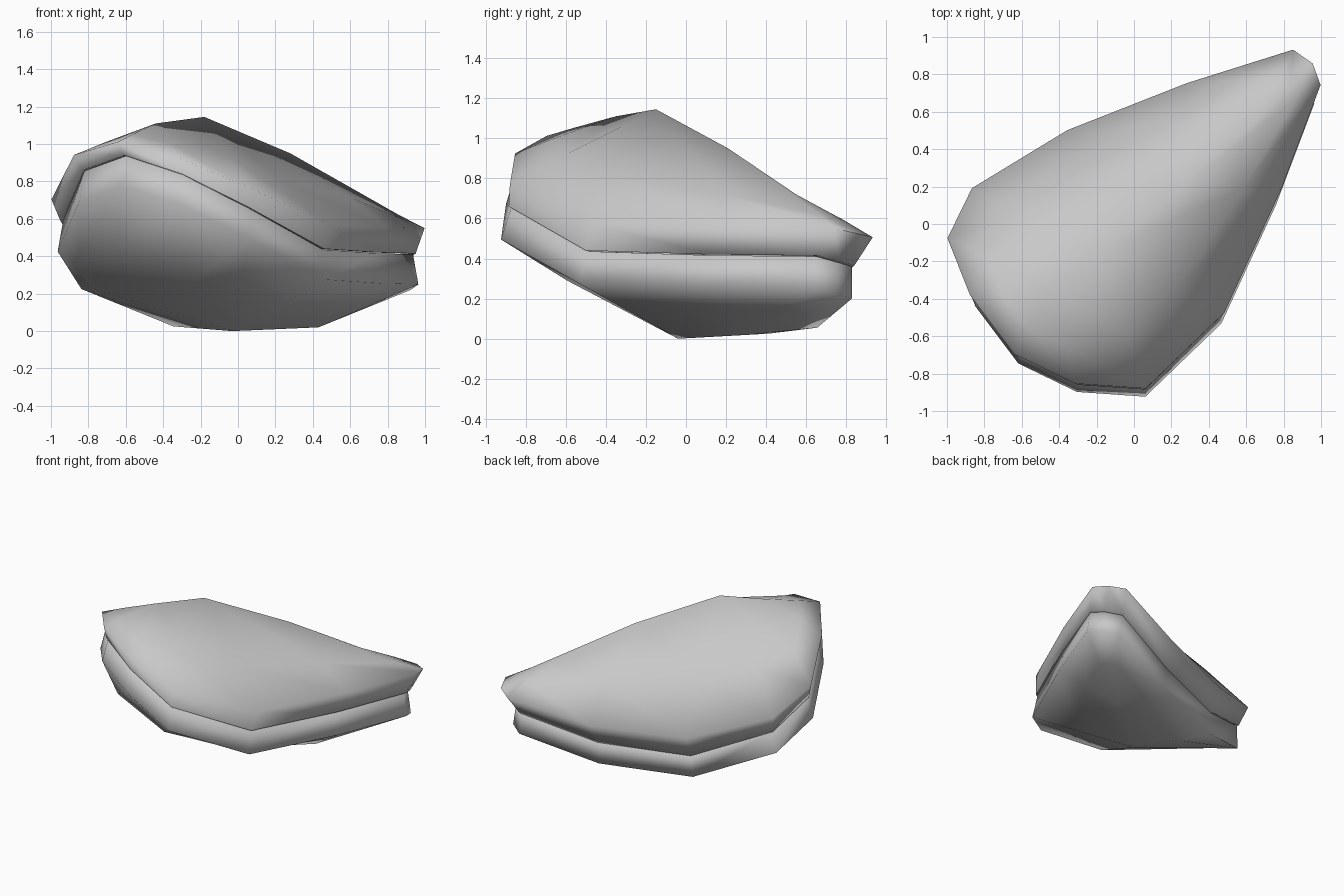
import bpy
import bmesh
import math
from mathutils import Vector

cube = bpy.data.objects.get("Cube")
if cube:
    bpy.data.objects.remove(cube, do_unlink=True)

# One plain grey shell colour
GREY = (0.58, 0.58, 0.58, 1)
shell_grey = bpy.data.materials.new("shell grey")
shell_grey.use_nodes = True
shell_grey.diffuse_color = GREY
shell_grey.node_tree.nodes["Principled BSDF"].inputs["Base Color"].default_value = GREY

# The wavy seam where the two valves meet, starting beside the pointed end
SEAM = [Vector(p) for p in (
    (.95, .66, .415), (.75, .13, .42), (.46, -.5, .44), (.06, -.885, .66),
    (-.3, -.86, .84), (-.61, -.71, .94), (-.835, -.41, .86), (-.95, -.12, .59),
    (-.825, .135, .39), (-.34, .43, .19), (.27, .67, .22), (.81, .84, .365),
    (.91, .77, .385))]

# Crest of the upper valve and keel of the lower one, one letter per seam point
CREST = {"a": Vector((.65, .55, .72)), "b": Vector((.28, .21, .95)),
         "c": Vector((-.18, -.15, 1.145)), "d": Vector((-.44, -.35, 1.11))}
KEEL = {"a": Vector((.43, .32, .02)), "b": Vector((-.03, -.04, 0)),
        "d": Vector((-.72, 0, .235))}
crest = [CREST[k] for k in "abccddddccbaa"]
keel = [KEEL[k] for k in "aabbbddddbaaa"]


def inset(p, factor):
    return Vector((p.x * factor, p.y * factor, p.z))


def bulge(rim, spine, t, amount):
    """Point part way from rim to spine, swollen outward where it is steep."""
    out = rim - spine
    rise = abs(out.z)
    swell = Vector((out.x, out.y, 0)).normalized()
    swell.z = math.copysign(1, -out.z)
    return rim.lerp(spine, t) + swell * rise * amount


def loft(name, rings):
    """Skin closed rings of points into one smooth surface."""
    bm = bmesh.new()
    loops = [[bm.verts.new(p) for p in ring] for ring in rings]
    n = len(SEAM)
    for low, high in zip(loops, loops[1:]):
        for i in range(n):
            j = (i + 1) % n
            bm.faces.new((low[i], low[j], high[j], high[i]))
    bmesh.ops.remove_doubles(bm, verts=bm.verts, dist=0.0005)
    bmesh.ops.recalc_face_normals(bm, faces=bm.faces)
    mesh = bpy.data.meshes.new(name)
    bm.to_mesh(mesh)
    bm.free()
    mesh.materials.append(shell_grey)
    obj = bpy.data.objects.new(name, mesh)
    bpy.context.collection.objects.link(obj)
    bpy.ops.object.select_all(action="DESELECT")
    obj.select_set(True)
    bpy.context.view_layer.objects.active = obj
    bpy.ops.object.shade_smooth_by_angle(angle=math.radians(85))


# Upper valve: tucked edge, rolled lip, dome, crest
lip = [inset(p, 1.05) + Vector((0, .05, .185 - .12 * p.z)) for p in SEAM]
dome = [bulge(p, c, .4, .015) for p, c in zip(lip, crest)]
loft("upper_valve", [[inset(p, .96) for p in SEAM], SEAM, lip, dome, crest])

# Lower valve: tucked edge, shallow wall, belly fuller where the rim is high, keel
top = [inset(p, .985) - Vector((0, 0, .004)) for p in SEAM]
wall = [inset(p, 1.015) + Vector((0, -.025, -.165)) for p in SEAM]
belly = [bulge(p, k, .45, max(0, .7 * (p.z - .5))) for p, k in zip(wall, keel)]
loft("lower_valve", [[inset(p, .96) for p in top], top, wall, belly, keel])
